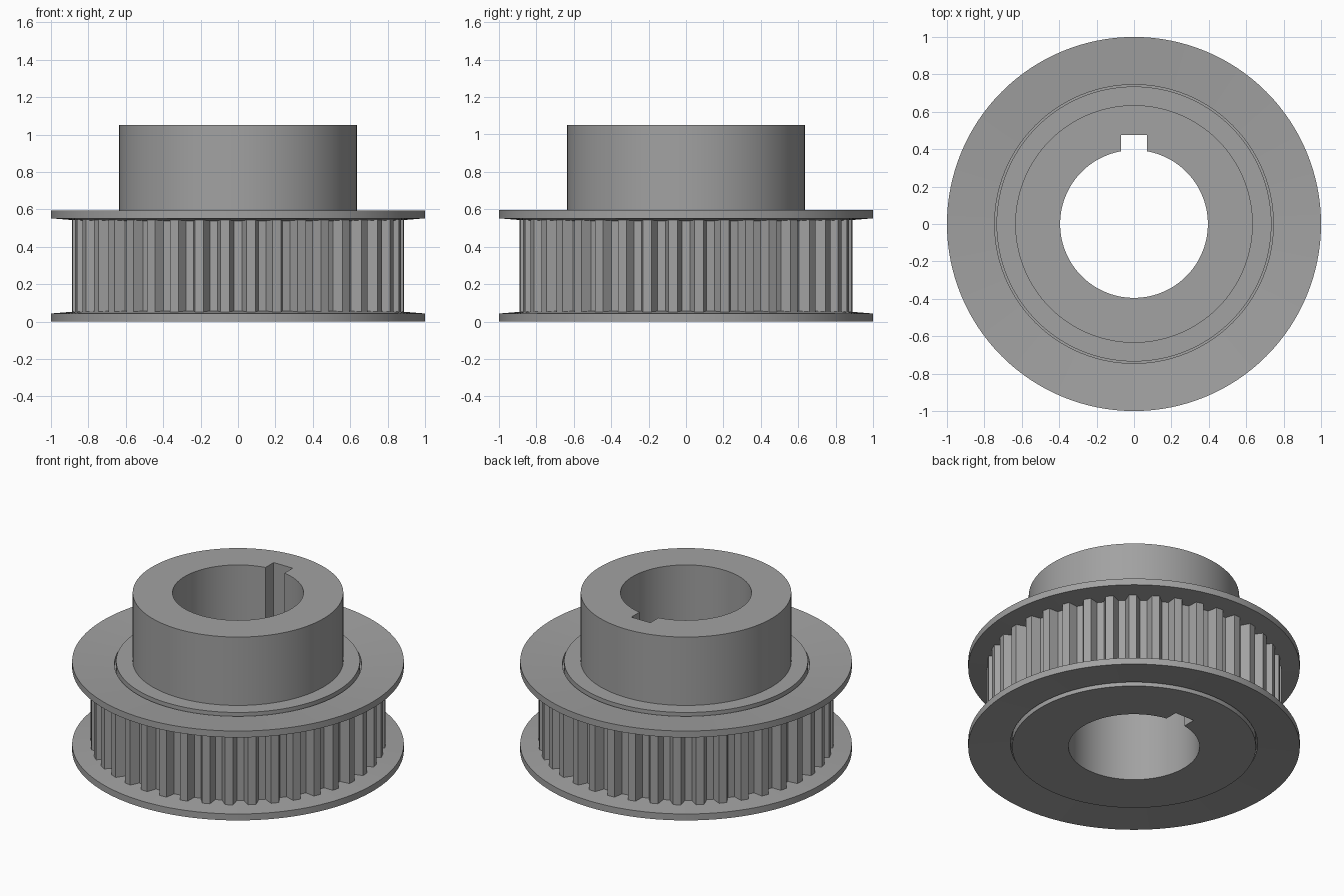
import bpy, bmesh, math

cube = bpy.data.objects.get("Cube")
if cube:
    bpy.data.objects.remove(cube, do_unlink=True)

steel = bpy.data.materials.new("steel_grey")
steel.use_nodes = True
color = (0.36, 0.36, 0.36, 1)
steel.diffuse_color = color
steel.node_tree.nodes["Principled BSDF"].inputs["Base Color"].default_value = color

SEG = 128
TEETH = 40
BORE, KEY_HALF, KEY_TOP = 0.395, 0.07, 0.475
TIP, ROOT = 0.89, 0.835


def polar(r, a):
    return (r * math.cos(a), r * math.sin(a))


def circle(r):
    return [polar(r, math.tau * i / SEG) for i in range(SEG)]


def bore_outline():
    # round hole with a square keyway towards the back
    a = math.asin(KEY_HALF / BORE)
    start, sweep = math.pi / 2 + a, math.tau - 2 * a
    pts = [polar(BORE, start + sweep * i / SEG) for i in range(SEG + 1)]
    return pts + [(KEY_HALF, KEY_TOP), (-KEY_HALF, KEY_TOP)]


def gear_outline():
    # trapezoid grooves, one centred on the front
    pts = []
    for i in range(TEETH):
        mid = -math.pi / 2 + math.tau * i / TEETH
        for r, off in ((TIP, -0.046), (ROOT, -0.022), (ROOT, 0.022), (TIP, 0.046),
                       (TIP, 0.079)):
            pts.append(polar(r, mid + off / TIP))
    return pts


def finish(bm, name):
    bmesh.ops.recalc_face_normals(bm, faces=bm.faces)
    mesh = bpy.data.meshes.new(name)
    bm.to_mesh(mesh)
    bm.free()
    obj = bpy.data.objects.new(name, mesh)
    bpy.context.collection.objects.link(obj)
    mesh.materials.append(steel)
    bpy.ops.object.select_all(action='DESELECT')
    obj.select_set(True)
    bpy.context.view_layer.objects.active = obj
    bpy.ops.object.shade_smooth_by_angle(angle=math.radians(25))
    return obj


def ring_prism(name, outer, inner, z0, z1):
    # solid between two outlines, with both ends capped
    bm = bmesh.new()
    caps = {z0: [], z1: []}
    for outline in (outer, inner):
        low, high = ([bm.verts.new((x, y, z)) for x, y in outline] for z in (z0, z1))
        n = len(outline)
        for i in range(n):
            j = (i + 1) % n
            f = bm.faces.new((low[i], low[j], high[j], high[i]))
            caps[z0].append(bm.edges.get((low[i], low[j])))
            caps[z1].append(bm.edges.get((high[i], high[j])))
    for edges in caps.values():
        bmesh.ops.triangle_fill(bm, edges=edges, use_beauty=True)
    return finish(bm, name)


def lathe_ring(name, profile):
    # closed profile of (radius, height) swept round the axis
    bm = bmesh.new()
    rows = [[bm.verts.new((x, y, z)) for x, y in circle(r)] for r, z in profile]
    for k, row in enumerate(rows):
        nxt = rows[(k + 1) % len(rows)]
        for i in range(SEG):
            j = (i + 1) % SEG
            bm.faces.new((row[i], row[j], nxt[j], nxt[i]))
    return finish(bm, name)


# Toothed belt track, inner core flush with the flange rims, and upper hub
ring_prism("toothed_rim", gear_outline(), circle(0.735), 0.05, 0.545)
ring_prism("core", circle(0.735), bore_outline(), 0, 0.595)
ring_prism("hub", circle(0.635), bore_outline(), 0.595, 1.05)

# Slightly dished flanges, mirrored about the belt track
dish = [(1, 0), (1, 0.043), (0.745, 0.064), (0.745, 0.021)]
lathe_ring("bottom_flange", dish)
lathe_ring("top_flange", [(r, 0.595 - z) for r, z in dish])
